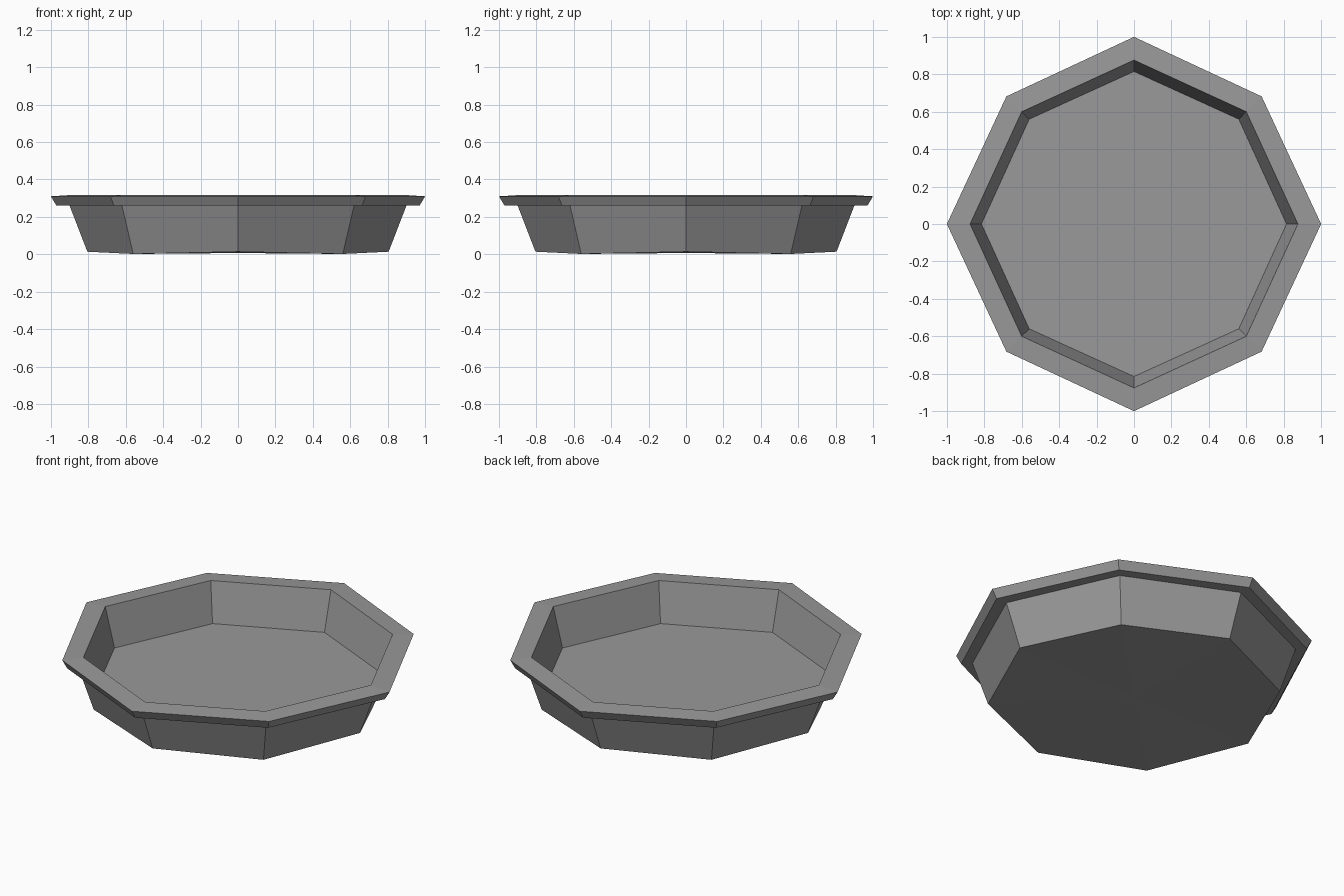
import bpy, bmesh, math

if "Cube" in bpy.data.objects:
    bpy.data.objects.remove(bpy.data.objects["Cube"])

# One plain grey metal
metal = bpy.data.materials.new("grey metal")
metal.diffuse_color = (0.32, 0.32, 0.32, 1)
metal.use_nodes = True
metal.node_tree.nodes["Principled BSDF"].inputs["Base Color"].default_value = metal.diffuse_color

# Profile from outer base to inner floor:
# (radius at axis corners, x/y offset of diagonal corners, z axis, z diagonal)
profile = [
    (0.805, 0.56, 0.014, 0.002),   # underside edge
    (0.90, 0.62, 0.26, 0.26),      # wall meets rim
    (0.97, 0.663, 0.26, 0.26),     # rim lower edge
    (1.00, 0.682, 0.31, 0.31),     # rim upper outer edge
    (0.876, 0.60, 0.318, 0.318),   # rim inner edge
    (0.815, 0.56, 0.087, 0.087),   # floor edge
]


def ring(bm, r, d, z_axis, z_diag):
    """Eight corners, alternating axis and diagonal ones."""
    verts = []
    for i in range(8):
        a = i * math.pi / 4
        rad, z = (d * math.sqrt(2), z_diag) if i % 2 else (r, z_axis)
        verts.append(bm.verts.new((rad * math.cos(a), rad * math.sin(a), z)))
    return verts


# Octagonal dish with overhanging rim
bm = bmesh.new()
rings = [ring(bm, *p) for p in profile]
for lo, hi in zip(rings, rings[1:]):
    for i in range(8):
        j = (i + 1) % 8
        bm.faces.new((lo[i], lo[j], hi[j], hi[i]))
# Underside and inner floor as fans
for loop, z, flip in ((rings[0], 0.007, True), (rings[-1], 0.085, False)):
    c = bm.verts.new((0, 0, z))
    for i in range(8):
        tri = (loop[i], loop[(i + 1) % 8], c)
        bm.faces.new(tri[::-1] if flip else tri)
bmesh.ops.recalc_face_normals(bm, faces=bm.faces[:])

mesh = bpy.data.meshes.new("dish")
bm.to_mesh(mesh)
bm.free()
mesh.materials.append(metal)
bpy.context.collection.objects.link(bpy.data.objects.new("dish", mesh))
